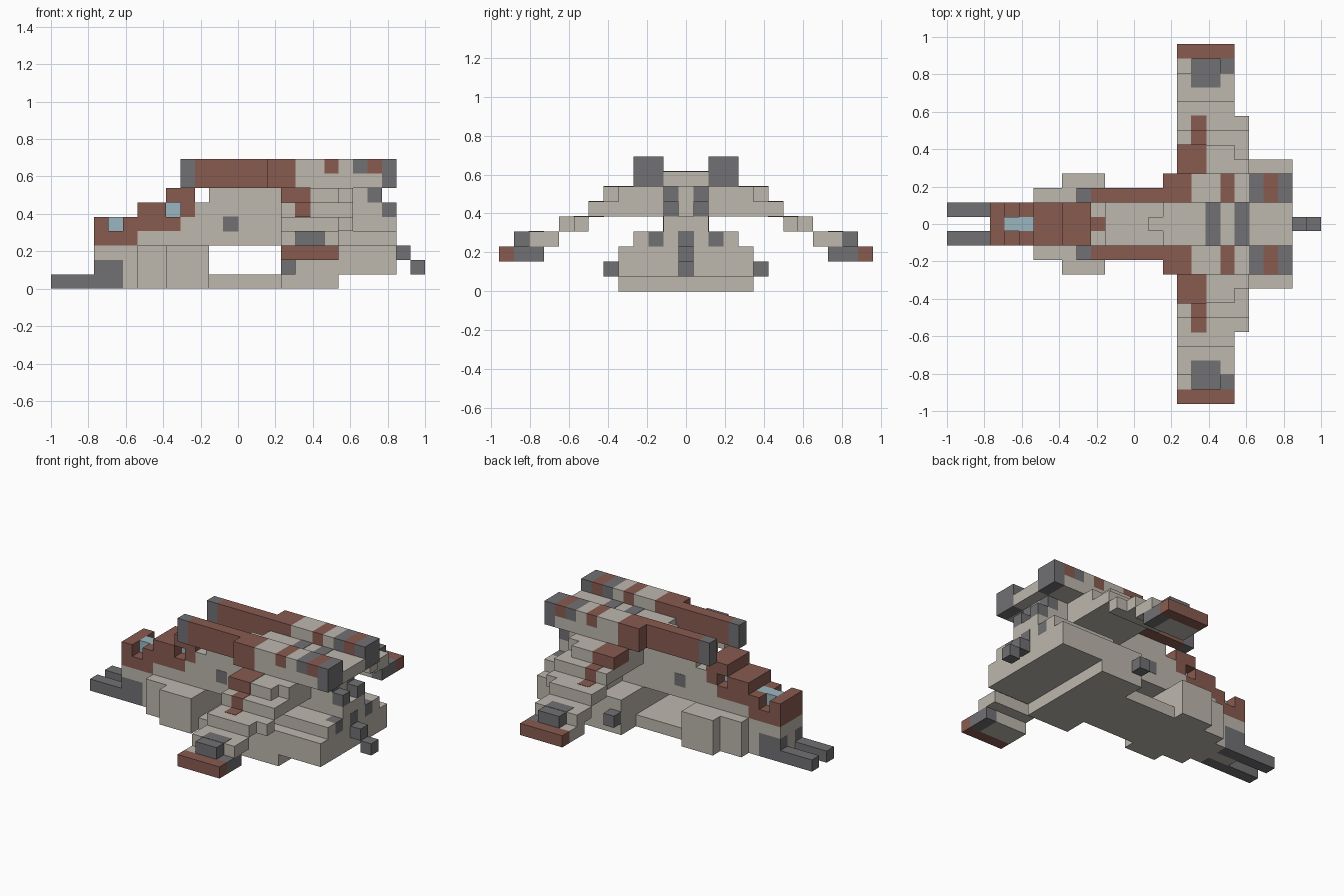
import bpy
import bmesh
from mathutils import Vector

default = bpy.data.objects.get("Cube")
if default:
    bpy.data.objects.remove(default, do_unlink=True)

U = 1 / 13  # edge of one building block


def material(name, rgb):
    mat = bpy.data.materials.new(name)
    mat.use_nodes = True
    mat.diffuse_color = (*rgb, 1)
    mat.node_tree.nodes["Principled BSDF"].inputs["Base Color"].default_value = (*rgb, 1)
    return mat


stone = material("warm light grey", (0.51, 0.475, 0.42))
rust = material("rust red", (0.25, 0.105, 0.08))
iron = material("dark grey", (0.165, 0.16, 0.17))
glass = material("pale blue", (0.33, 0.47, 0.53))


def box(name, mat, x, y, z, grow=0.0):
    """Block between grid lines x and z, and across the block rows y (row zero is the middle)."""
    low = Vector((x[0] * U - 1 - grow, (y[0] - 0.5) * U - grow, max(z[0] * U - grow, 0)))
    high = Vector((x[1] * U - 1 + grow, (y[1] + 0.5) * U + grow, z[1] * U + grow))
    bm = bmesh.new()
    bmesh.ops.create_cube(bm, size=1)
    for v in bm.verts:
        v.co = Vector([(v.co[a] + 0.5) * (high[a] - low[a]) + low[a] for a in range(3)])
    mesh = bpy.data.meshes.new(name)
    bm.to_mesh(mesh)
    bm.free()
    mesh.materials.append(mat)
    obj = bpy.data.objects.new(name, mesh)
    bpy.context.collection.objects.link(obj)


def pair(name, mat, x, y, z, grow=0.0):
    """The same block on both sides of the craft."""
    box("near_" + name, mat, x, (-y[1], -y[0]), z, grow)
    box("far_" + name, mat, x, y, z, grow)


# Nose and cockpit
pair("prong", iron, (0, 3), (1, 1), (0, 1))
pair("nose_cheek", iron, (3, 5), (1, 1), (0, 2))
box("nose_core", stone, (3, 5), (0, 0), (0, 2))
box("nose_base", stone, (5, 6), (-1, 1), (0, 2))
box("nose_band", stone, (3, 6), (-1, 1), (2, 3))
box("nose_cap", rust, (3, 6), (-1, 1), (3, 4))
box("nose_lip", rust, (3, 4), (-1, 1), (4, 5))
box("front_window", glass, (4, 6), (0, 0), (4, 5))
pair("window_frame", rust, (5, 6), (1, 1), (4, 5))
box("cockpit_deck", rust, (6, 9), (-1, 1), (4, 5))
box("cockpit_step", rust, (6, 8), (-1, 1), (5, 6))
box("upper_window", glass, (8, 9), (0, 0), (5, 6))
box("cockpit_back", rust, (9, 10), (-1, 1), (5, 6))
box("cockpit_tail", rust, (10, 11), (0, 0), (5, 6))
box("cockpit_roof", rust, (8, 10), (-1, 1), (6, 7))

# Main hull, upper beam and floor
box("hull_beam", stone, (6, 24), (-1, 1), (3, 4))
box("hull_upper_beam", stone, (9, 24), (-1, 1), (4, 5))
pair("hull_shoulder", stone, (10, 11), (1, 1), (5, 6))
box("hull_ridge", stone, (11, 22), (-1, 1), (5, 6))
box("hull_top", stone, (11, 22), (-1, 1), (6, 7))
pair("hull_port", iron, (12, 13), (1, 1), (4, 5), 0.002)
box("front_pod", stone, (6, 8), (-2, 2), (0, 3))
box("wide_pod", stone, (8, 11), (-3, 3), (0, 3))
box("middle_floor", stone, (11, 16), (-2, 2), (0, 1))

# Rear block and engines
box("rear_floor", stone, (16, 20), (-4, 4), (0, 1))
box("rear_block", stone, (16, 24), (-4, 4), (1, 3))
pair("rear_deck", stone, (18, 24), (3, 3), (3, 4))
pair("deck_core", stone, (18, 23), (2, 2), (3, 4))
pair("deck_vent", iron, (23, 24), (2, 2), (3, 4))
pair("side_gun", iron, (16, 17), (5, 5), (1, 2))
box("tail_mount", iron, (24, 25), (0, 0), (2, 3))
box("tail_gun", iron, (25, 26), (0, 0), (1, 2))
box("tail_vent", iron, (23, 24), (0, 0), (3, 4), 0.002)
box("engine_core", stone, (22, 23), (0, 0), (5, 7))
pair("upper_engine", iron, (22, 23), (1, 1), (6, 7))
pair("lower_engine_root", stone, (22, 23), (1, 1), (5, 6))
pair("lower_engine", iron, (23, 24), (1, 1), (5, 6))

# Spine between the cannons
box("spine_tip", stone, (14, 15), (0, 0), (7, 8))
box("spine", stone, (15, 24), (-1, 1), (7, 8))
for start in (18, 20):
    box("spine_stripe", iron, (start, start + 1), (-1, 1), (7.95, 8), 0.002)

# Cannons, with stripes set in the upper half of the housing
pair("cannon_muzzle", iron, (9, 10), (2, 2), (7, 9))
pair("cannon_barrel", rust, (10, 15), (2, 2), (7, 9))
pair("cannon_collar", rust, (15, 17), (2, 3), (7, 9))
pair("cannon_housing", stone, (17, 23), (2, 3), (7, 8))
pair("cannon_end", iron, (23, 24), (2, 3), (7, 9))
for n, mat in enumerate((stone, stone, rust, stone, iron, rust)):
    pair("cannon_band", mat, (17 + n, 18 + n), (2, 3), (8, 9))

# Wings stepping down to the tips
pair("wing_root", stone, (16, 21), (2, 4), (6, 7))
pair("wing_root_edge", stone, (16, 20), (5, 5), (6, 7))
pair("wing_inner", stone, (16, 21), (2, 6), (5, 6))
pair("wing_middle", stone, (16, 21), (7, 7), (4, 5))
pair("wing_middle_edge", stone, (16, 20), (8, 8), (4, 5))
pair("wing_outer", stone, (16, 20), (9, 10), (3, 4))
pair("wing_tip_base", stone, (16, 19), (10, 11), (2, 3))
pair("wing_tip_vent", iron, (19, 20), (10, 11), (2, 3))
pair("wing_tip", rust, (16, 20), (12, 12), (2, 3))
pair("wing_gun", iron, (17, 19), (11, 11), (3, 4))
pair("wing_gun_patch", iron, (17, 19), (10, 10), (3.95, 4), 0.002)

# Painted wing stripes
pair("stripe_corner", rust, (16, 17), (4, 5), (6, 7), 0.002)
pair("stripe_upper", rust, (17, 18), (4, 5), (6, 7), 0.002)
pair("stripe_middle", rust, (17, 18), (6, 6), (5, 6), 0.002)
pair("stripe_lower", rust, (17, 18), (7, 7), (4.95, 5), 0.002)
